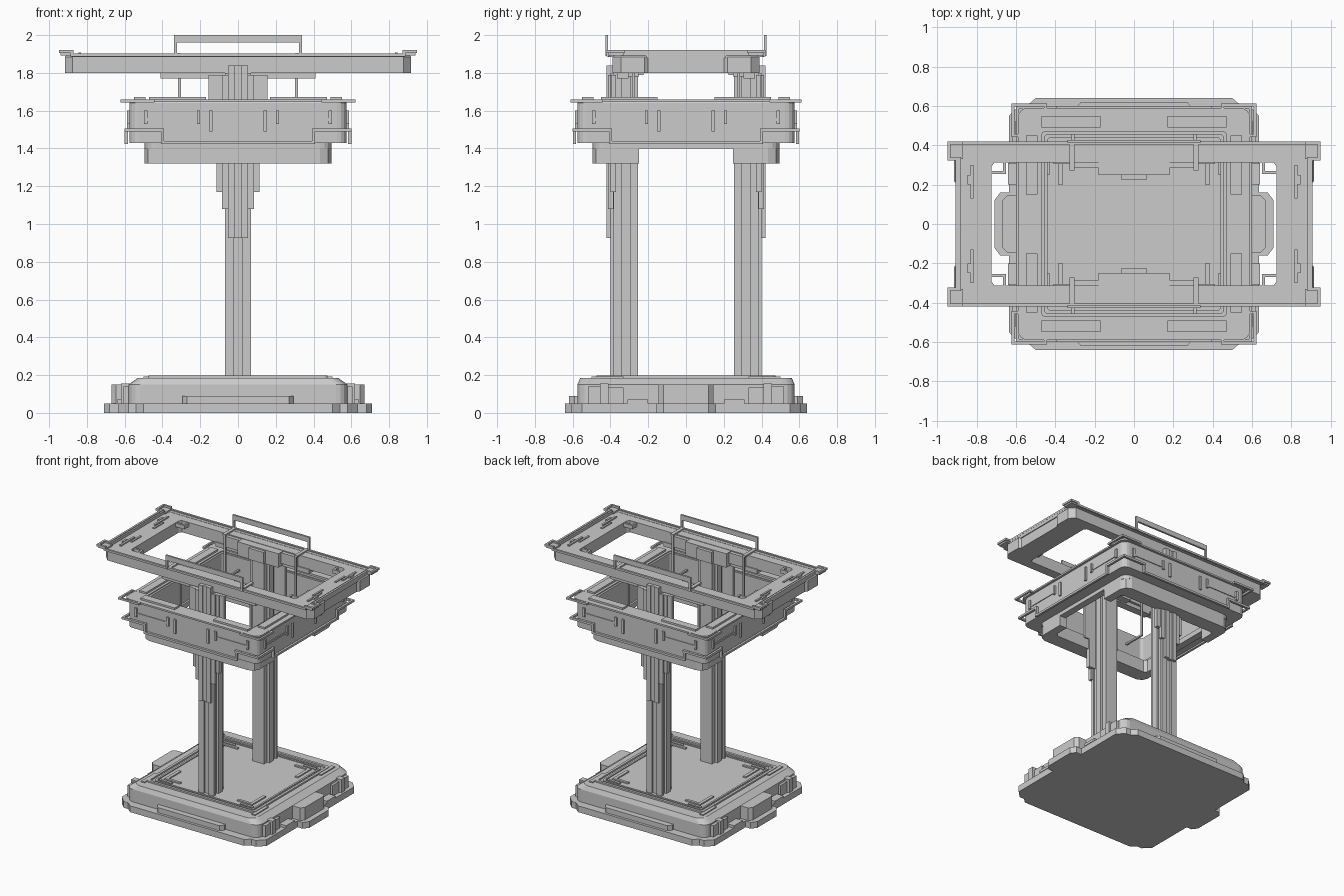
import bpy, bmesh
from math import sin, cos, pi
from mathutils import Matrix, Vector


def finish(name, bm, mirror=""):
    bmesh.ops.recalc_face_normals(bm, faces=bm.faces)
    me = bpy.data.meshes.new(name)
    bm.to_mesh(me)
    bm.free()
    ob = bpy.data.objects.new(name, me)
    bpy.context.collection.objects.link(ob)
    if mirror:
        mod = ob.modifiers.new("mirror", "MIRROR")
        mod.use_axis = ["x" in mirror, "y" in mirror, False]
        mod.use_clip = False
        mod.use_mirror_merge = False
    return ob


def add_box(bm, x0, x1, y0, y1, z0, z1):
    m = Matrix.Translation(((x0 + x1) / 2, (y0 + y1) / 2, (z0 + z1) / 2))
    bmesh.ops.create_cube(bm, size=1, matrix=m @ Matrix.Diagonal((x1 - x0, y1 - y0, z1 - z0, 1)))


def boxes(name, items, mirror="xy"):
    bm = bmesh.new()
    for b in items:
        add_box(bm, *b)
    return finish(name, bm, mirror)


def trim(name, paths, w, mirror="xy"):
    """Square rod following axis-aligned paths."""
    bm = bmesh.new()
    for p in paths:
        for a, b in zip(p, p[1:]):
            r = [v for i in range(3) for v in (min(a[i], b[i]) - w / 2, max(a[i], b[i]) + w / 2)]
            add_box(bm, *r)
    return finish(name, bm, mirror)


def rounded(hx, hy, r, seg=4):
    pts = []
    for q, (sx, sy) in enumerate([(1, 1), (-1, 1), (-1, -1), (1, -1)]):
        for i in range(seg + 1):
            a = (q + i / seg) * pi / 2
            pts.append((sx * (hx - r) + r * cos(a), sy * (hy - r) + r * sin(a)))
    return pts


def full(quarter):
    """Complete an outline from its +x +y quarter."""
    left = [(-x, y) for x, y in reversed(quarter)]
    top = quarter + left
    return top + [(-x, -y) for x, y in top]


def loft(name, layers, close=False, mirror=""):
    """Join (outline, z) layers; close=True makes a ring, else caps the ends."""
    bm = bmesh.new()
    loops = [[bm.verts.new((x, y, z)) for x, y in o] for o, z in layers]
    pairs = list(zip(loops, loops[1:])) + ([(loops[-1], loops[0])] if close else [])
    for a, b in pairs:
        for i in range(len(a)):
            j = (i + 1) % len(a)
            bm.faces.new((a[i], a[j], b[j], b[i]))
    if not close:
        bm.faces.new(loops[0])
        bm.faces.new(loops[-1])
    return finish(name, bm, mirror)


def ring(name, outer, inner, z0, z1, c=0.0):
    small = [(x * (1 - c), y * (1 - c)) for x, y in outer]
    return loft(name, [(outer, z0), (outer, z1 - c), (small, z1), (inner, z1), (inner, z0)], True)


# Base: stepped footprint, body, side tabs
foot = full([(0.71, 0.12), (0.68, 0.16), (0.635, 0.16), (0.635, 0.55), (0.58, 0.605), (0.54, 0.605), (0.5, 0.64)])
loft("base_foot", [(foot, 0), (foot, 0.05)])
loft("base_body", [(rounded(0.58, 0.575, 0.06), 0.05), (rounded(0.58, 0.575, 0.06), 0.15),
                   (rounded(0.53, 0.56, 0.06), 0.185)])
tab = full([(0.67, 0.12), (0.645, 0.145), (0.5, 0.145)])
loft("base_side_tabs", [(tab, 0.05), (tab, 0.15)])
strip = full([(0.295, 0.59), (0.27, 0.62)])
loft("base_front_strip", [(strip, 0.05), (strip, 0.09)])
boxes("base_corner_blocks", [(0.55, 0.6, 0.33, 0.41, 0.05, 0.135), (0.55, 0.62, 0.41, 0.455, 0.05, 0.155),
                             (0.5, 0.605, 0.455, 0.52, 0.05, 0.14), (0.56, 0.64, 0.20, 0.31, 0.05, 0.07)])
ring("base_top_frame", rounded(0.475, 0.475, 0.02), rounded(0.455, 0.455, 0.02), 0.18, 0.197)
ring("base_inner_frame", rounded(0.435, 0.435, 0.02), rounded(0.42, 0.42, 0.02), 0.18, 0.192)
boxes("base_floor_marks", [(0.36, 0.385, 0.2, 0.37, 0.18, 0.195), (0.25, 0.385, 0.35, 0.37, 0.18, 0.195),
                           (0.3, 0.41, 0.385, 0.405, 0.18, 0.193), (0.47, 0.5, 0.33, 0.5, 0.18, 0.193)])

# Pillars with stepped cross-section
half = [(0.05, 0.255), (0.05, 0.295), (0.07, 0.295), (0.07, 0.345), (0.055, 0.345), (0.055, 0.38), (0.068, 0.38), (0.068, 0.40),
        (0.02, 0.40), (0.02, 0.385)]
section = half + [(-x, y) for x, y in reversed(half)]
loft("pillar", [(section, 0.185), (section, 1.8)], mirror="y")
boxes("pillar_brackets", [(-0.115, 0.115, 0.37, 0.40, 1.17, 1.79), (-0.085, 0.085, 0.385, 0.412, 1.08, 1.79),
                          (-0.052, -0.018, 0.39, 0.422, 0.925, 1.84), (0.018, 0.052, 0.39, 0.422, 0.925, 1.84),
                          (-0.02, 0.02, 0.39, 0.412, 0.925, 1.84),
                          (-0.155, -0.115, 0.37, 0.395, 1.4, 1.79), (0.115, 0.155, 0.37, 0.395, 1.4, 1.79)], "y")

# Middle frame: wall ring, lower ring, end-returning lower bars
ring("middle_frame", rounded(0.575, 0.575, 0.05), rounded(0.455, 0.455, 0.02), 1.43, 1.65, 0.01)
ring("middle_lower_ring", rounded(0.495, 0.495, 0.06), rounded(0.44, 0.44, 0.02), 1.40, 1.44)
q = [(0.495, 0.25), (0.495, 0.435), (0.477, 0.477), (0.435, 0.495)]
inner = [(0.41, 0.38), (0.43, 0.36), (0.43, 0.25)]
bar = q + [(-x, y) for x, y in reversed(q)] + [(-x, y) for x, y in reversed(inner)] + inner
loft("middle_lower_bar", [(bar, 1.32), (bar, 1.42)], mirror="y")
ring("middle_lip", rounded(0.59, 0.59, 0.05), rounded(0.47, 0.47, 0.02), 1.645, 1.658)
trim("middle_corner_trim", [[(0.45, 0.585, 1.652), (0.45, 0.605, 1.652), (0.615, 0.605, 1.652),
                             (0.615, 0.45, 1.652), (0.585, 0.45, 1.652)]], 0.015)
trim("middle_skirt_trim", [[(0, 0.59, 1.432), (0.4, 0.59, 1.432), (0.4, 0.59, 1.497), (0.592, 0.592, 1.497),
                            (0.59, 0.4, 1.497), (0.59, 0.4, 1.432), (0.59, 0, 1.432)][:3],
                           [(0.4, 0.592, 1.497), (0.592, 0.592, 1.497), (0.592, 0.4, 1.497),
                            (0.59, 0.4, 1.432), (0.59, 0, 1.432)]], 0.017)
boxes("middle_top_plates", [(0.17, 0.47, 0.49, 0.55, 1.65, 1.672), (0.49, 0.55, 0.15, 0.45, 1.65, 1.672)])
boxes("middle_wall_marks", [s for a in (0.135, 0.2, 0.48) for s in
                            [(a, a + 0.018, 0.56, 0.588, 1.49 if a < 0.18 else 1.53, 1.6),
                             (0.56, 0.588, a, a + 0.018, 1.49 if a < 0.18 else 1.53, 1.6)]] +
      [(0.22, 0.48, 0.56, 0.581, 1.545, 1.56), (0.56, 0.581, 0.22, 0.48, 1.545, 1.56)])

# Top frame: long rectangular ring with chamfered corners
outer = full([(0.9, 0.2), (0.915, 0.22), (0.915, 0.345), (0.875, 0.388)])
hole = full([(0.725, 0.2), (0.725, 0.22), (0.725, 0.29), (0.71, 0.312)])
ring("top_frame", outer, hole, 1.8, 1.893, 0.008)
trim("top_outer_trim", [[(0, 0.412, 1.895), (0.88, 0.412, 1.895)],
                        [(0.88, 0.412, 1.913), (0.94, 0.412, 1.913), (0.94, 0.33, 1.913), (0.9, 0.33, 1.913)],
                        [(0.9, 0.33, 1.913), (0.9, 0, 1.913)],
                        [(0.88, 0.412, 1.895), (0.88, 0.412, 1.913)]], 0.016)
boxes("top_trim_ledge", [(0, 0.88, 0.38, 0.412, 1.885, 1.895), (0.87, 0.94, 0.33, 0.412, 1.893, 1.906),
                         (0.88, 0.907, 0, 0.34, 1.88, 1.915)])
boxes("top_end_marks", [(0.815, 0.83, 0.13, 0.3, 1.88, 1.903), (0.79, 0.805, 0.08, 0.2, 1.88, 1.9),
                        (0.83, 0.845, 0.2, 0.25, 1.88, 1.908)])
boxes("top_hole_corners", [(0.65, 0.73, 0.255, 0.27, 1.86, 1.89), (0.65, 0.665, 0.255, 0.315, 1.86, 1.89)])
boxes("top_braces", [(-0.41, 0.41, 0.305, 0.365, 1.77, 1.805), (-0.18, 0.18, 0.25, 0.315, 1.78, 1.89),
                     (-0.31, 0.31, 0.285, 0.315, 1.80, 1.885), (-0.065, 0.065, 0.225, 0.26, 1.79, 1.88)], "y")

# Handles, their straps over the frame and hanging rods
boxes("handles", [(-0.338, 0.338, 0.412, 0.427, 1.96, 2.0), (-0.338, -0.322, 0.412, 0.427, 1.89, 1.97),
                  (0.322, 0.338, 0.412, 0.427, 1.89, 1.97)], "y")
trim("handle_straps", [[(0.322, 0.415, 1.897), (0.31, 0.28, 1.897)],
                       [(0.31, 0.28, 1.897), (0.31, 0.28, 1.55), (0.31, 0.46, 1.55)]], 0.014)
